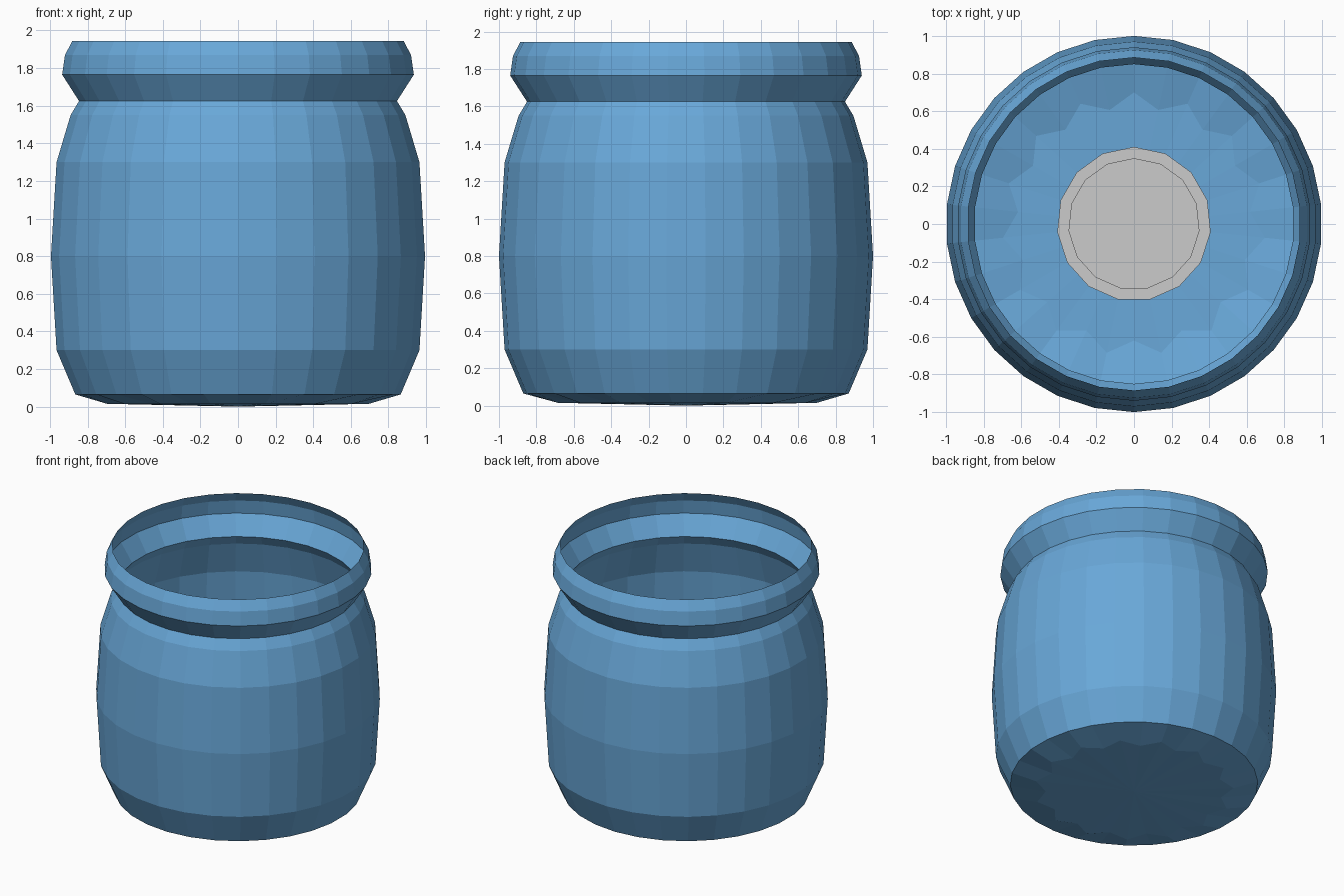
import bpy, bmesh, math

if "Cube" in bpy.data.objects:
    bpy.data.objects.remove(bpy.data.objects["Cube"])


def ring(bm, n, z, radii):
    # n-sided ring, first corner on +y; radii repeat around the ring
    pts = []
    for i in range(n):
        a = math.pi / 2 + 2 * math.pi * i / n
        r = radii[i % len(radii)]
        pts.append(bm.verts.new((r * math.cos(a), r * math.sin(a), z)))
    return pts


def lathe(name, n, rows, bottom=None, top=None):
    bm = bmesh.new()
    rings = [ring(bm, n, z, radii) for z, radii in rows]
    for a, b in zip(rings, rings[1:]):
        for i in range(n):
            j = (i + 1) % n
            bm.faces.new((a[i], a[j], b[j], b[i]))
    # close the ends with triangle fans
    for z, loop, flip in ((bottom, rings[0], True), (top, rings[-1], False)):
        if z is None:
            continue
        c = bm.verts.new((0, 0, z))
        for i in range(n):
            p, q = loop[i], loop[(i + 1) % n]
            bm.faces.new((q, p, c) if flip else (p, q, c))
    mesh = bpy.data.meshes.new(name)
    bm.to_mesh(mesh)
    bm.free()
    obj = bpy.data.objects.new(name, mesh)
    bpy.context.collection.objects.link(obj)
    return obj


# thin-walled jar: star-shaped floor, bulging body, pinched neck, flared rim
jar = lathe("jar_body", 30, [
    (0.015, (0.70, 0.62)),
    (0.065, (0.87,)),
    (0.30, (0.97,)),
    (0.80, (1.0,)),
    (1.30, (0.97,)),
    (1.55, (0.895,)),
    (1.625, (0.85,)),
    (1.765, (0.94,)),
    (1.87, (0.925,)),
    (1.945, (0.885,)),
], bottom=0.0)
blue = bpy.data.materials.new("blue_glaze")
blue.diffuse_color = (0.14, 0.39, 0.69, 1)
blue.use_nodes = True
blue.node_tree.nodes["Principled BSDF"].inputs["Base Color"].default_value = blue.diffuse_color
jar.data.materials.append(blue)

# low stepped grey disc lying on the floor inside
lathe("inner_disc", 15, [
    (0.02, (0.41,)),
    (0.035, (0.41,)),
    (0.035, (0.35,)),
    (0.05, (0.35,)),
], bottom=0.02, top=0.05)
